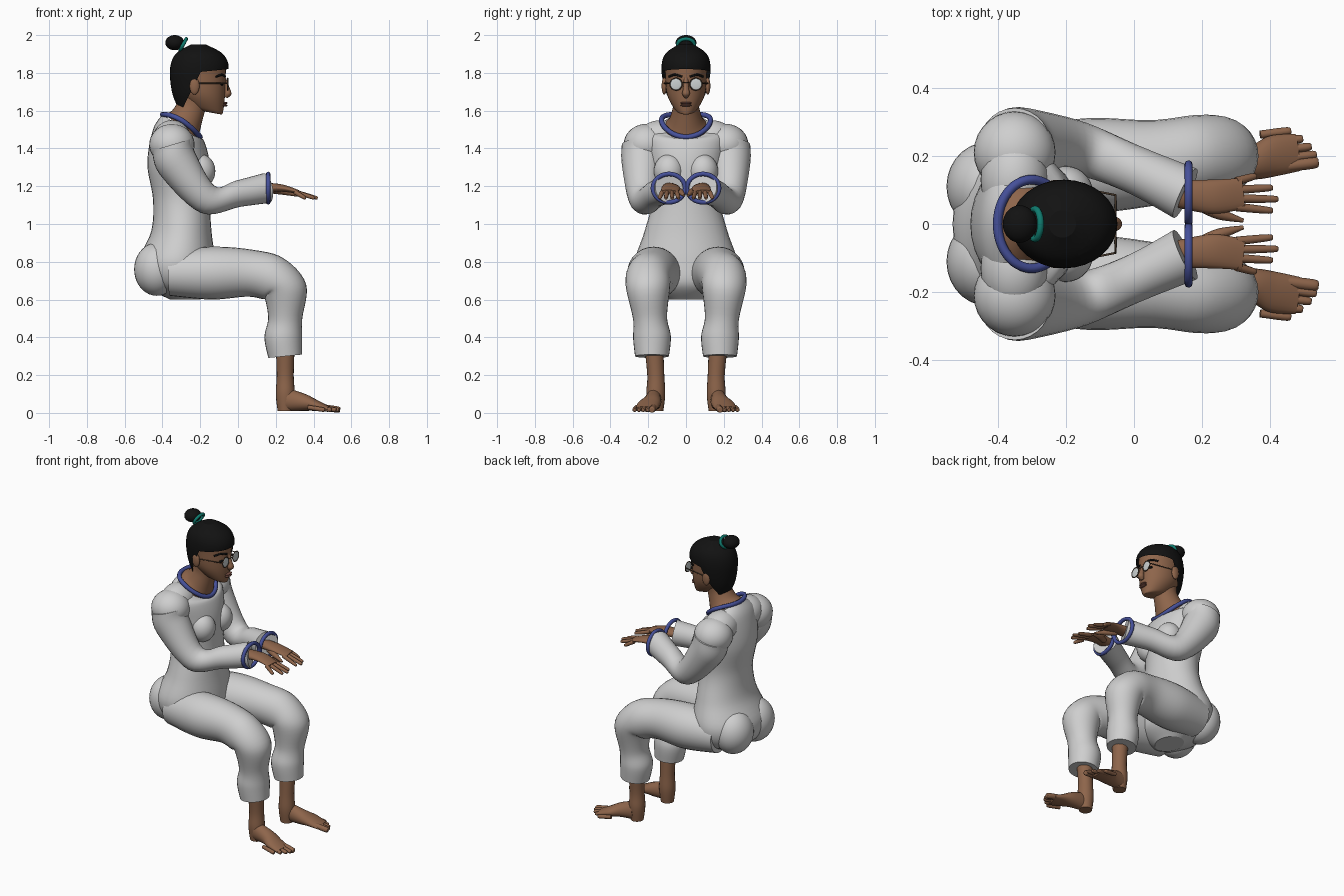
import bpy, bmesh, math
from mathutils import Vector, Matrix

if "Cube" in bpy.data.objects:
    bpy.data.objects.remove(bpy.data.objects["Cube"], do_unlink=True)


def material(name, *rgb):
    mat = bpy.data.materials.new(name)
    mat.use_nodes = True
    mat.diffuse_color = (*rgb, 1)
    mat.node_tree.nodes["Principled BSDF"].inputs["Base Color"].default_value = (*rgb, 1)
    return mat


CLOTH = material("light grey cloth", .62, .62, .62)
SKIN = material("brown skin", .27, .13, .07)
LIP = material("dark lip", .17, .07, .05)
HAIR = material("black hair", .006, .006, .006)
TRIM = material("blue trim", .06, .08, .32)
BAND = material("teal band", .005, .2, .16)
LENS = material("pale lens", .6, .64, .64)
WIRE = material("brown wire", .08, .05, .03)
ACROSS, UP, AHEAD = Vector((0, 1, 0)), Vector((0, 0, 1)), Vector((1, 0, 0))


def finish(name, bm, mat, mirror):
    """Turn a bmesh into an object, smooth apart from its end caps."""
    bmesh.ops.recalc_face_normals(bm, faces=bm.faces)
    for face in bm.faces:
        face.smooth = len(face.verts) < 5
    mesh = bpy.data.meshes.new(name)
    bm.to_mesh(mesh)
    bm.free()
    mesh.materials.append(mat)
    part = bpy.data.objects.new(name, mesh)
    bpy.context.scene.collection.objects.link(part)
    if mirror:
        modifier = part.modifiers.new("mirror", 'MIRROR')
        modifier.use_axis = (False, True, False)
        modifier.use_mirror_merge = False


def spline(before, start, end, after, t):
    """Catmull-Rom step from start to end."""
    slope_in, slope_out = (end - before) / 2, (after - start) / 2
    bend = (end - start) * 3 - slope_in * 2 - slope_out
    twist = (start - end) * 2 + slope_in + slope_out
    return start + slope_in * t + bend * t ** 2 + twist * t ** 3


def loft(rings, sides, closed=False, steps=6):
    """Smooth surface through rings given as (centre, half axis, half axis)."""
    count = len(rings)

    def ring(index):
        return rings[index % count if closed else min(max(index, 0), count - 1)]

    dense = []
    for index in range(count if closed else count - 1):
        near = [ring(index + offset) for offset in (-1, 0, 1, 2)]
        for step in range(steps):
            dense.append([spline(*column, step / steps) for column in zip(*near)])
    if not closed:
        dense.append(rings[-1])

    bm = bmesh.new()
    angles = [side * math.tau / sides for side in range(sides)]
    loops = [[bm.verts.new(centre + u * math.cos(a) + v * math.sin(a)) for a in angles]
             for centre, u, v in dense]
    pairs = list(zip(loops, loops[1:]))
    if closed:
        pairs.append((loops[-1], loops[0]))
    else:
        bm.faces.new(loops[0])
        bm.faces.new(loops[-1])
    for low, high in pairs:
        for side in range(sides):
            bm.faces.new((low[side - 1], low[side], high[side], high[side - 1]))
    return bm


def level(z, back, front, width, drop=0):
    """Body cross-section at height z, sinking by drop towards the front."""
    return (Vector(((back + front) / 2, 0, z - drop / 2)),
            Vector(((front - back) / 2, 0, -drop / 2)), ACROSS * width)


def limb(name, rows, mat, ref=ACROSS, mirror=True, closed=False, sides=20):
    """Tube along rows of x, y, z, half width along ref and, if flat, half depth."""
    points = [Vector(row[:3]) for row in rows]
    last, rings = len(points) - 1, []
    for index, row in enumerate(rows):
        ahead = (index + 1) % len(points) if closed else min(index + 1, last)
        behind = index - 1 if closed else max(index - 1, 0)
        along = (points[ahead] - points[behind]).normalized()
        side = (ref - along * ref.dot(along)).normalized()
        rings.append((points[index], side * row[3], along.cross(side) * row[-1]))
    finish(name, loft(rings, sides, closed), mat, mirror)


def cord(name, points, radius, mat, ref=UP, mirror=True, closed=False):
    limb(name, [(*point, radius) for point in points], mat, ref, mirror, closed, sides=8)


def hoop(name, centre, u, v, radius, mat, ref=AHEAD, mirror=True, lift=0, count=12):
    """Closed cord round an ellipse, raised by lift where it meets axis v."""
    points = []
    for index in range(count):
        c, s = math.cos(index * math.tau / count), math.sin(index * math.tau / count)
        points.append(Vector(centre) + Vector(u) * c + Vector(v) * s + UP * lift * s * s)
    cord(name, points, radius, mat, ref, mirror, closed=True)


def ball(name, centre, radii, mat, mirror=True):
    bm = bmesh.new()
    bmesh.ops.create_uvsphere(bm, u_segments=28, v_segments=18, radius=1,
                              matrix=Matrix.Translation(centre) @ Matrix.Diagonal((*radii, 1)))
    finish(name, bm, mat, mirror)


# Torso and shoulders
finish("torso", loft([
    level(.6, back=-.36, front=-.2, width=.1),
    level(.68, back=-.5, front=-.12, width=.23),
    level(.8, back=-.53, front=-.12, width=.27),
    level(.96, back=-.46, front=-.14, width=.22),
    level(1.13, back=-.45, front=-.15, width=.18),
    level(1.32, back=-.48, front=-.15, width=.2),
    level(1.5, back=-.45, front=-.18, width=.21, drop=.06),
    level(1.58, back=-.4, front=-.21, width=.13, drop=.13)], sides=32), CLOTH, mirror=False)
ball("chest", (-.2, .09, 1.28), (.08, .08, .09), CLOTH)
ball("buttock", (-.43, .11, .76), (.12, .13, .14), CLOTH)
ball("shoulder", (-.35, .21, 1.42), (.12, .12, .11), CLOTH)
ball("shoulder_slope", (-.35, .13, 1.45), (.1, .13, .1), CLOTH)
hoop("collar", (-.3, 0, 1.52), (.1, 0, -.06), (0, .13, 0), .014, TRIM, UP,
     mirror=False, lift=.03)

# Sleeves and cuffs
limb("sleeve", [(-.35, .23, 1.42, .11), (-.32, .23, 1.32, .11), (-.16, .22, 1.13, .08),
                (0, .16, 1.16, .07), (.15, .09, 1.19, .08)], CLOTH, sides=28)
hoop("cuff", (.16, .09, 1.19), (0, .085, 0), (0, 0, .075), .012, TRIM)
ball("sleeve_opening", (.08, .11, 1.24), (.02, .03, .01), SKIN)

# Hands
limb("hand", [(.12, .09, 1.19, .04, .03), (.23, .08, 1.19, .05, .02),
              (.32, .09, 1.17, .045, .01)], SKIN)
for index, finger in enumerate(("index", "middle", "ring", "little")):
    reach = .42 - .015 * (index - 1) ** 2
    knuckle, tip = .05 + .025 * index, .04 + .033 * index
    limb(finger + "_finger", [(.3, knuckle, 1.17, .013), (reach - .01, tip, 1.14, .01),
                              (reach, tip, 1.135, .003)], SKIN, sides=10)
limb("thumb", [(.19, .06, 1.18, .02), (.25, .03, 1.17, .017), (.32, .01, 1.15, .006)],
     SKIN, UP, sides=12)

# Trouser legs
limb("trouser_leg", [(-.36, .15, .74, .12), (-.14, .17, .74, .14), (.06, .18, .74, .125),
                     (.19, .2, .71, .12), (.25, .2, .65, .115), (.25, .19, .5, .09),
                     (.24, .18, .4, .1), (.25, .18, .3, .09)], CLOTH, sides=28)

# Ankles, feet and toes
limb("ankle", [(.25, .17, .35, .05), (.25, .16, .2, .045), (.25, .16, .1, .05),
               (.25, .16, .01, .04)], SKIN)
limb("foot", [(.26, .17, .07, .04, .06), (.35, .18, .055, .05, .045),
              (.41, .2, .04, .06, .03), (.48, .21, .02, .055, .015)], SKIN)
for index in range(5):
    end, y = .54 - .005 * index ** 2, .17 + .023 * index
    size = .012 if index else .017
    limb("toe_%d" % (index + 1), [(end - .09, y, .03, size), (end - .01, y + .01, .017, size),
                                  (end, y + .01, .015, size / 3)], SKIN, sides=10)

# Neck and head
finish("neck", loft([
    level(1.58, back=-.39, front=-.21, width=.12, drop=.13),
    level(1.6, back=-.35, front=-.2, width=.09, drop=.1),
    level(1.65, back=-.32, front=-.18, width=.07, drop=.07),
    level(1.7, back=-.32, front=-.16, width=.07, drop=.06)], sides=28), SKIN, mirror=False)
finish("head", loft([
    level(1.6, back=-.2, front=-.09, width=.03, drop=.02),
    level(1.63, back=-.26, front=-.08, width=.06, drop=.04),
    level(1.7, back=-.32, front=-.07, width=.1, drop=.03),
    level(1.79, back=-.34, front=-.065, width=.11),
    level(1.85, back=-.34, front=-.07, width=.11),
    level(1.92, back=-.3, front=-.12, width=.07)], sides=32), SKIN, mirror=False)
limb("nose", [(-.075, 0, 1.77, .012), (-.06, 0, 1.72, .015), (-.055, 0, 1.69, .02),
              (-.065, 0, 1.67, .01)], SKIN, mirror=False)
for name, z in (("upper_lip", 1.64), ("lower_lip", 1.628)):
    ball(name, (-.07, 0, z), (.014, .03, .007), LIP, mirror=False)
ball("ear", (-.23, .115, 1.73), (.026, .014, .045), SKIN)
ball("eye", (-.087, .05, 1.74), (.01, .02, .007), HAIR)
cord("eyebrow", [(-.068, .02, 1.78), (-.085, .06, 1.79), (-.115, .09, 1.78)], .006, HAIR)

# Hair, trimmed along the brow and along a slope behind the ear
hair = loft([
    level(1.62, back=-.32, front=-.22, width=.07),
    level(1.7, back=-.35, front=-.1, width=.11),
    level(1.82, back=-.36, front=-.05, width=.13),
    level(1.9, back=-.33, front=-.08, width=.11),
    level(1.95, back=-.25, front=-.17, width=.04)], sides=32)
cuts = [(Vector((-.05, 0, 1.82)), Vector((-.1, 0, 1))), (Vector((-.2, 0, 1.8)), Vector((-2, 0, 1)))]
for point, normal in cuts:
    bmesh.ops.bisect_plane(hair, geom=hair.verts[:] + hair.edges[:] + hair.faces[:],
                           plane_co=point, plane_no=normal)
trimmed = [face for face in hair.faces
           if all((face.calc_center_median() - point).dot(normal) < 0 for point, normal in cuts)]
bmesh.ops.delete(hair, geom=trimmed, context='FACES')
finish("hair", hair, HAIR, mirror=False)
ball("hair_bun", (-.335, 0, 1.96), (.05, .055, .04), HAIR, mirror=False)
hoop("hair_band", (-.29, 0, 1.95), (0, .044, 0), (.016, 0, .03), .01, BAND, mirror=False)

# Glasses
ball("lens", (-.054, .053, 1.74), (.004, .03, .03), LENS)
hoop("lens_rim", (-.054, .053, 1.74), (0, .032, 0), (0, 0, .032), .003, WIRE)
cord("glasses_arm", [(-.055, .085, 1.745), (-.23, .12, 1.745)], .003, WIRE)
ball("glasses_bridge", (-.052, 0, 1.75), (.003, .023, .003), WIRE, mirror=False)
